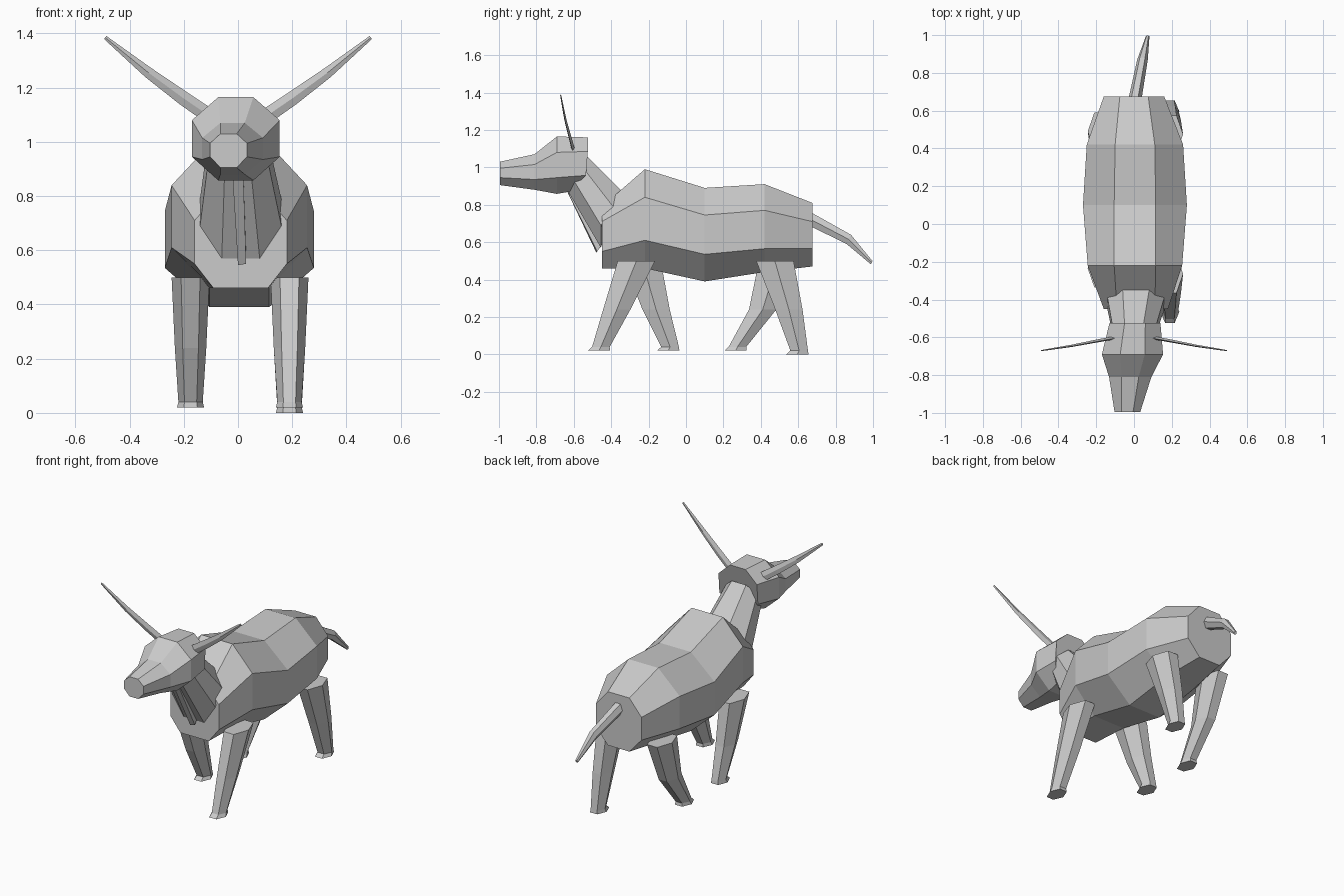
import bpy
import bmesh
import math
from mathutils import Vector

cube = bpy.data.objects.get("Cube")
if cube:
    bpy.data.objects.remove(cube, do_unlink=True)

hide = bpy.data.materials.new("light grey")
hide.use_nodes = True
colour = (0.6, 0.6, 0.6, 1)
hide.diffuse_color = colour
hide.node_tree.nodes["Principled BSDF"].inputs["Base Color"].default_value = colour


def loft(name, rings):
    """Skin a row of equal cross-sections and cap both ends, flat shaded."""
    bm = bmesh.new()
    loops = [[bm.verts.new(p) for p in ring] for ring in rings]
    for a, b in zip(loops, loops[1:]):
        for i in range(len(a)):
            j = (i + 1) % len(a)
            bm.faces.new((a[i], a[j], b[j], b[i]))
    bm.faces.new(loops[0])
    bm.faces.new(loops[-1])
    bmesh.ops.recalc_face_normals(bm, faces=bm.faces)
    mesh = bpy.data.meshes.new(name)
    bm.to_mesh(mesh)
    bm.free()
    mesh.materials.append(hide)
    obj = bpy.data.objects.new(name, mesh)
    bpy.context.collection.objects.link(obj)
    return obj


def octagon(cx, wide, narrow, levels):
    """Eight-sided section from four (y, z) levels, top to bottom."""
    widths = (narrow, wide, wide, narrow)
    left = [(cx + w, y, z) for w, (y, z) in zip(widths, levels)]
    right = [(cx - w, y, z) for w, (y, z) in zip(widths, levels)]
    return left + right[::-1]


def upright(y, cx, wide, narrow, *heights):
    return octagon(cx, wide, narrow, [(y, z) for z in heights])


# Body: shoulders to rump
loft("body", [
    upright(-0.45, 0.01, 0.17, 0.1, 0.79, 0.71, 0.55, 0.46),
    upright(-0.22, 0.005, 0.25, 0.11, 0.99, 0.84, 0.61, 0.46),
    upright(0.1, 0.005, 0.275, 0.11, 0.89, 0.745, 0.535, 0.39),
    upright(0.42, 0.005, 0.255, 0.105, 0.91, 0.77, 0.565, 0.44),
    upright(0.675, 0, 0.16, 0.075, 0.81, 0.71, 0.565, 0.47),
])

# Neck, narrowing towards the head
loft("neck", [
    octagon(0.01, 0.15, 0.07, [(-0.35, 0.88), (-0.39, 0.79), (-0.455, 0.69), (-0.455, 0.57)]),
    octagon(0, 0.11, 0.05, [(-0.53, 1.06), (-0.56, 1.01), (-0.6, 0.93), (-0.63, 0.87)]),
])

# Dewlap: thin fold hanging in front of the neck
loft("dewlap", [
    [(-0.02, -0.635, 0.87), (0.02, -0.635, 0.87), (0.02, -0.58, 0.88), (-0.02, -0.58, 0.88)],
    [(0, -0.48, 0.545), (0.03, -0.475, 0.55), (0.03, -0.44, 0.6), (0, -0.44, 0.6)],
])

# Head, turned slightly to its right
loft("head", [
    upright(-0.995, -0.035, 0.068, 0.03, 1.03, 0.995, 0.945, 0.905),
    upright(-0.81, -0.02, 0.112, 0.045, 1.07, 1.015, 0.935, 0.88),
    upright(-0.69, -0.008, 0.162, 0.065, 1.165, 1.08, 0.945, 0.858),
    octagon(0.005, 0.135, 0.055, [(-0.525, 1.16), (-0.525, 1.085), (-0.535, 0.957), (-0.62, 0.87)]),
])


# Horns: flat tapering blades sweeping up and out
def horn(name, side):
    path = [((0.09, -0.6, 1.085), 0.028, 0.009), ((0.2, -0.62, 1.16), 0.026, 0.008),
            ((0.33, -0.645, 1.255), 0.02, 0.006), ((0.49, -0.67, 1.385), 0.007, 0.003)]
    rings = []
    for (x, y, z), tall, thin in path:
        centre = Vector((x, y, z))
        up = Vector((-0.6, 0, 0.8)) * tall
        out = Vector((0, thin, 0))
        ring = [centre + up, centre + out, centre - up, centre - out]
        rings.append([(side * p.x, p.y, p.z) for p in ring])
    loft(name, rings)


horn("left_horn", 1)
horn("right_horn", -1)

# Tail: hexagonal taper hanging behind
tail = []
for x, y, z, r in [(0.005, 0.66, 0.725, 0.035), (0.045, 0.87, 0.615, 0.028), (0.072, 0.993, 0.49, 0.01)]:
    tail.append([(x + r * math.cos(a), y + 0.5 * r * math.sin(a), z + r * math.sin(a))
                 for a in [math.tau * i / 6 for i in range(6)]])
loft("tail", tail)


# Legs: six-sided tapering tubes with a small flared hoof
def leg(name, x, top_y, knee_y, foot_y, ground):
    rows = [(top_y, 0.5, 0.07, 0.1), (knee_y, 0.24, 0.058, 0.073),
            (foot_y, ground + 0.02, 0.045, 0.047), (foot_y - 0.01, ground, 0.05, 0.06)]
    rings = []
    for y, z, rx, ry in rows:
        angles = [math.tau * i / 6 for i in range(6)]
        rings.append([(x + rx * math.cos(a), y + ry / math.sin(math.pi / 3) * math.sin(a), z)
                      for a in angles])
    loft(name, rings)


leg("front_left_leg", 0.19, -0.265, -0.37, -0.455, 0.02)
leg("front_right_leg", -0.175, -0.235, -0.16, -0.085, 0.02)
leg("back_left_leg", 0.19, 0.475, 0.55, 0.605, 0)
leg("back_right_leg", -0.175, 0.49, 0.41, 0.275, 0.02)
